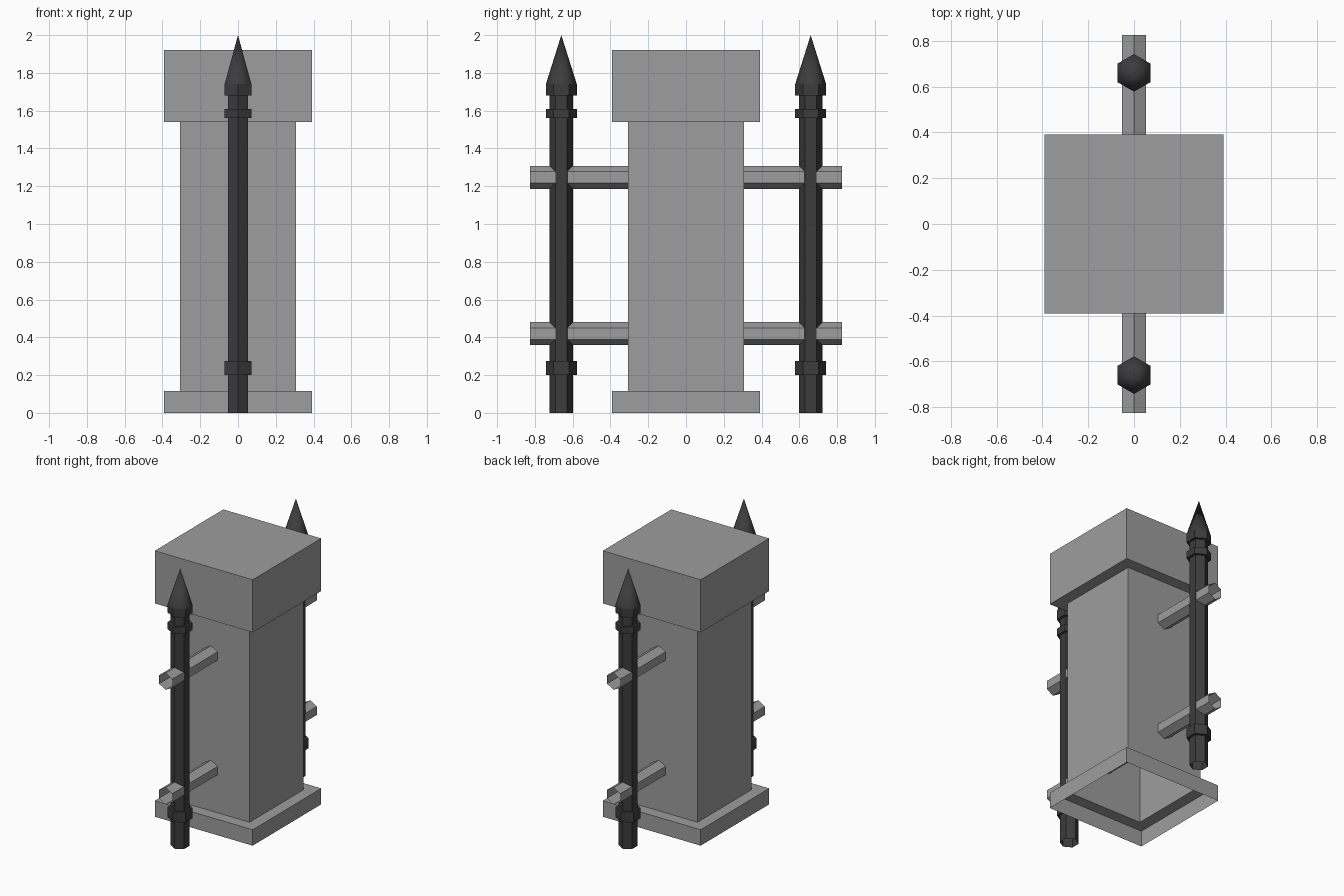
import bpy, bmesh, math

if "Cube" in bpy.data.objects:
    bpy.data.objects.remove(bpy.data.objects["Cube"])


def material(name, value):
    m = bpy.data.materials.new(name)
    m.diffuse_color = (value, value, value, 1)
    m.use_nodes = True
    m.node_tree.nodes["Principled BSDF"].inputs["Base Color"].default_value = m.diffuse_color
    return m


stone = material("stone grey", 0.34)
iron = material("dark iron", 0.045)


def lathe(name, profile, sides, mat, start, close_top=False, smooth_from=None, along_y=False, loc=(0, 0, 0)):
    """Sweep a (radius, height) profile round the axis with a few flat sides."""
    bm = bmesh.new()
    rings = []
    for r, h in profile:
        count = sides if r > 0 else 1
        ring = []
        for i in range(count):
            a = start + 2 * math.pi * i / sides
            u, v = r * math.cos(a), r * math.sin(a)
            ring.append(bm.verts.new((v, h, u) if along_y else (u, v, h)))
        rings.append(ring)
    for k, (low, high) in enumerate(zip(rings, rings[1:])):
        for i in range(sides):
            j = (i + 1) % sides
            if len(high) == 1:
                f = bm.faces.new((low[i], low[j], high[0]))
            else:
                f = bm.faces.new((low[i], low[j], high[j], high[i]))
            f.smooth = smooth_from is not None and k >= smooth_from
    if close_top:
        bm.faces.new(rings[-1])
    me = bpy.data.meshes.new(name)
    bm.to_mesh(me)
    bm.free()
    me.materials.append(mat)
    ob = bpy.data.objects.new(name, me)
    ob.location = loc
    bpy.context.collection.objects.link(ob)
    return ob


# Square pillar: hollow shell with stepped foot and block cap, open underneath
d = math.sqrt(2)
wide, slim = 0.391 * d, 0.308 * d
lathe("pillar", [(wide, 0), (wide, 0.115), (slim, 0.115), (slim, 1.54), (wide, 1.54), (wide, 1.92)],
      4, stone, math.pi / 4, close_top=True)

# Hexagonal rails running right through the pillar
for label, z in (("lower", 0.42), ("upper", 1.247)):
    lathe(label + "_rail", [(0.061, -0.825), (0.061, 0.825)], 6, stone, 0, along_y=True, loc=(0, 0, z))

# Hexagonal spear posts with two collars and a pointed head
R, C = 0.0625, 0.082
post = [(R, 0), (R, 0.2), (C, 0.2), (C, 0.275), (R, 0.275), (R, 1.56), (C, 1.56), (C, 1.61),
        (R, 1.61), (R, 1.68), (C, 1.68), (C, 1.74), (0, 2.0)]
for label, y in (("front", -0.66), ("back", 0.66)):
    lathe(label + "_spear_post", post, 6, iron, math.pi / 2, smooth_from=len(post) - 2, loc=(0, y, 0))
